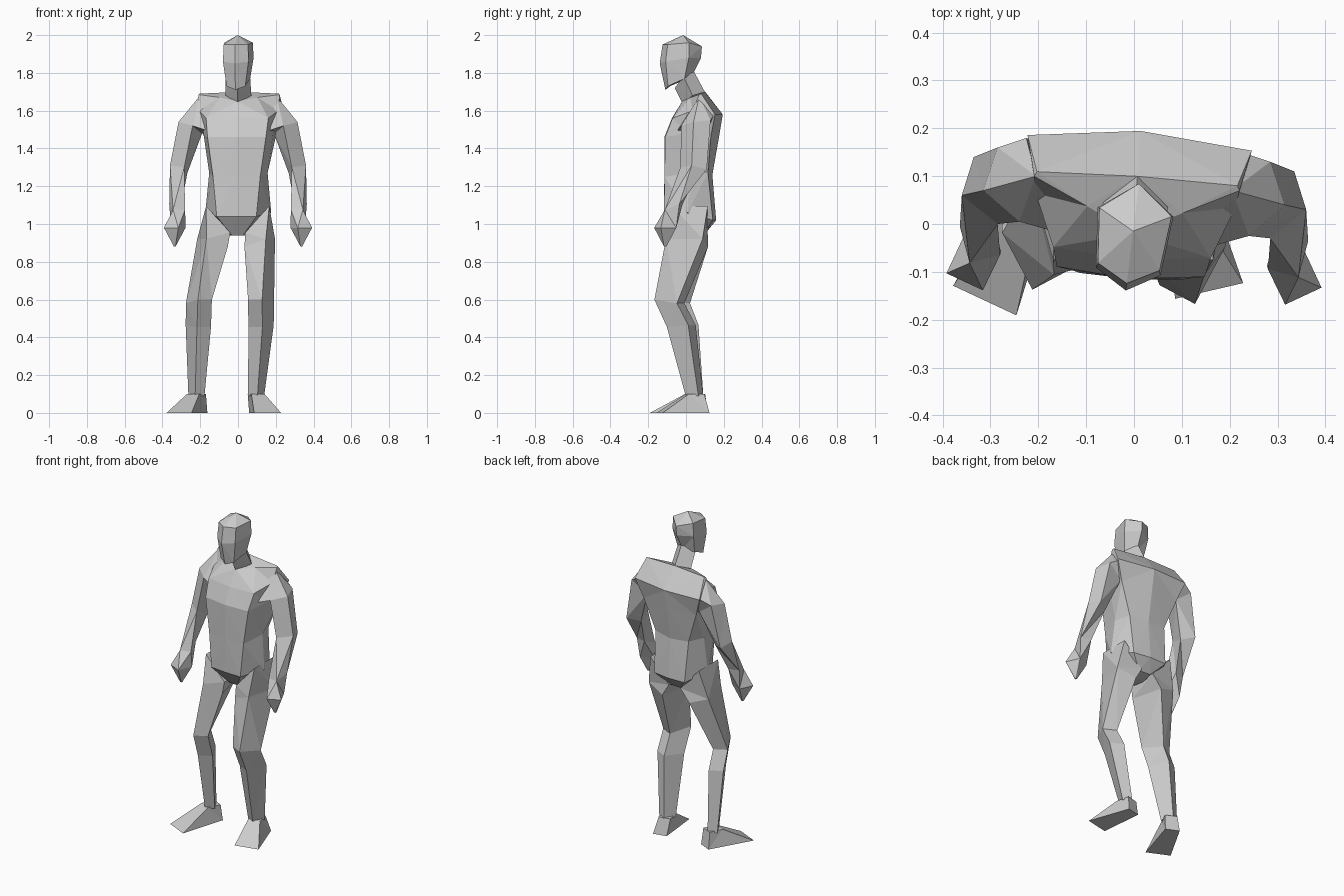
import bpy, bmesh
from math import radians
from mathutils import Euler, Matrix, Vector

cube = bpy.data.objects.get("Cube")
if cube:
    bpy.data.objects.remove(cube, do_unlink=True)

GREY = (0.6, 0.6, 0.6, 1)
clay = bpy.data.materials.new("plain grey")
clay.use_nodes = True
clay.diffuse_color = GREY
clay.node_tree.nodes["Principled BSDF"].inputs["Base Color"].default_value = GREY


def loft(name, rings):
    """Skin a list of equal-length point rings and cap both ends."""
    bm = bmesh.new()
    rows = [[bm.verts.new(p) for p in ring] for ring in rings]
    for low, high in zip(rows, rows[1:]):
        for i in range(len(low)):
            j = (i + 1) % len(low)
            bm.faces.new((low[i], low[j], high[j], high[i]))
    bm.faces.new(rows[0][::-1])
    bm.faces.new(rows[-1])
    bmesh.ops.remove_doubles(bm, verts=bm.verts, dist=0.0005)
    bmesh.ops.triangulate(bm, faces=bm.faces)
    bmesh.ops.recalc_face_normals(bm, faces=bm.faces)
    mesh = bpy.data.meshes.new(name)
    bm.to_mesh(mesh)
    bm.free()
    mesh.materials.append(clay)
    obj = bpy.data.objects.new(name, mesh)
    bpy.context.collection.objects.link(obj)


def whole(half, yaw):
    """Complete a half ring running front to back, then turn it about z."""
    other = [(-x, y, z) for x, y, z in half[-2:0:-1]]
    turn = Matrix.Rotation(radians(yaw), 3, 'Z')
    return [turn @ Vector(p) for p in half + other]


def box(centre, half_x, half_y, roll=0, yaw=0, pitch=0):
    """Four-cornered limb section."""
    turn = Euler([radians(a) for a in (pitch, roll, yaw)]).to_matrix()
    corners = ((-1, -1), (1, -1), (1, 1), (-1, 1))
    return [Vector(centre) + turn @ Vector((a * half_x, b * half_y, 0)) for a, b in corners]


# Torso, from crotch to shoulders: front, front corner, side, back corner, back
torso = [
    [(0, -.04, .94), (.03, -.04, .94), (.05, .03, .94), (.04, .1, .95), (0, .1, .95)],
    [(0, -.115, 1.04), (.105, -.11, 1.04), (.175, .02, 1.06), (.11, .15, 1.02), (0, .16, 1.02)],
    [(0, -.115, 1.25), (.125, -.105, 1.25), (.155, .03, 1.27), (.12, .125, 1.27), (0, .14, 1.26)],
    [(0, -.115, 1.46), (.155, -.1, 1.46), (.185, .02, 1.48), (.19, .145, 1.46), (0, .175, 1.46)],
    [(0, -.075, 1.56), (.165, -.06, 1.56), (.21, .05, 1.6), (.235, .17, 1.58), (0, .195, 1.58)],
    [(0, -.02, 1.65), (.1, .03, 1.67), (.215, .085, 1.685), (.21, .095, 1.69), (0, .1, 1.7)],
]
loft("torso", [whole(r, -4) for r in torso])

# Neck
neck = [
    [(0, -.02, 1.64), (.068, .04, 1.68), (0, .1, 1.7)],
    [(0, -.06, 1.72), (.065, -.01, 1.78), (0, .035, 1.82)],
]
loft("neck", [whole(r, -4) for r in neck])

# Head, from jaw to crown: front, front corner, back corner, back
head = [
    [(0, -.11, 1.71), (.05, -.09, 1.73), (.065, 0, 1.77), (0, .03, 1.78)],
    [(0, -.14, 1.85), (.068, -.1, 1.86), (.08, .025, 1.88), (0, .08, 1.88)],
    [(0, -.125, 1.95), (.065, -.09, 1.95), (.076, .025, 1.96), (0, .085, 1.94)],
    [(0, -.015, 2)] * 4,
]
loft("head", [whole(r, -7) for r in head])

# Arms with hands, from shoulder to fingertip
for side, sign, back in (("left", 1, 0), ("right", -1, .03)):
    arm = [
        [(.15, -.05, 1.49), (.205, .07, 1.675), (.225, .15, 1.58), (.17, .12, 1.47)],
        [(.24, -.025, 1.52), (.315, .04, 1.54), (.285, .13, 1.55), (.19, .11, 1.48)],
        [(.285, -.03, 1.3), (.36, .03, 1.31), (.335, .11, 1.29), (.268, .06, 1.27)],
        box((.322, -.065, 1.09), .033, .042, 0, -15, 20),
        box((.335, -.11, .98), .042, .045, 0, 25),
        box((.335, -.11, .88), .004, .006),
    ]
    loft(side + "_arm", [[(sign * x, y + back, z) for x, y, z in ring] for ring in arm])

# Legs, from hip to ankle, and wedge feet
legs = (
    ("left", 1, 0, (.102, .115, .122, .122, .096), 13, (.1, .115), (.157, -.14)),
    ("right", -1, .03, (-.105, -.135, -.207, -.21, -.22), -25, (-.2, .1), (-.312, -.16)),
)
for side, sign, back, xs, yaw, heel, toe in legs:
    hip, thigh, knee, calf, ankle = xs
    splay = -28 * sign
    loft(side + "_leg", [
        box((hip, .02, 1.025), .095, .095, -48 * sign),
        box((thigh, .005, .9), .062, .1, -20 * sign, splay / 2),
        box((knee, -.088 + back, .59), .042, .068, 0, splay, -8),
        box((calf, -.025 + back / 2, .46), .042, .064, 0, splay, 5),
        box((ankle, .045, .09), .028, .038, 0, splay),
    ])
    across = Matrix.Rotation(radians(yaw), 3, 'Z') @ Vector((1, 0, 0))
    heel, toe = Vector((*heel, 0)), Vector((*toe, 0))
    sole = [toe - across * .073, toe + across * .073, heel + across * .042, heel - across * .042]
    loft(side + "_foot", [sole, box((ankle, .048, .1), .036, .042, 0, yaw)])
